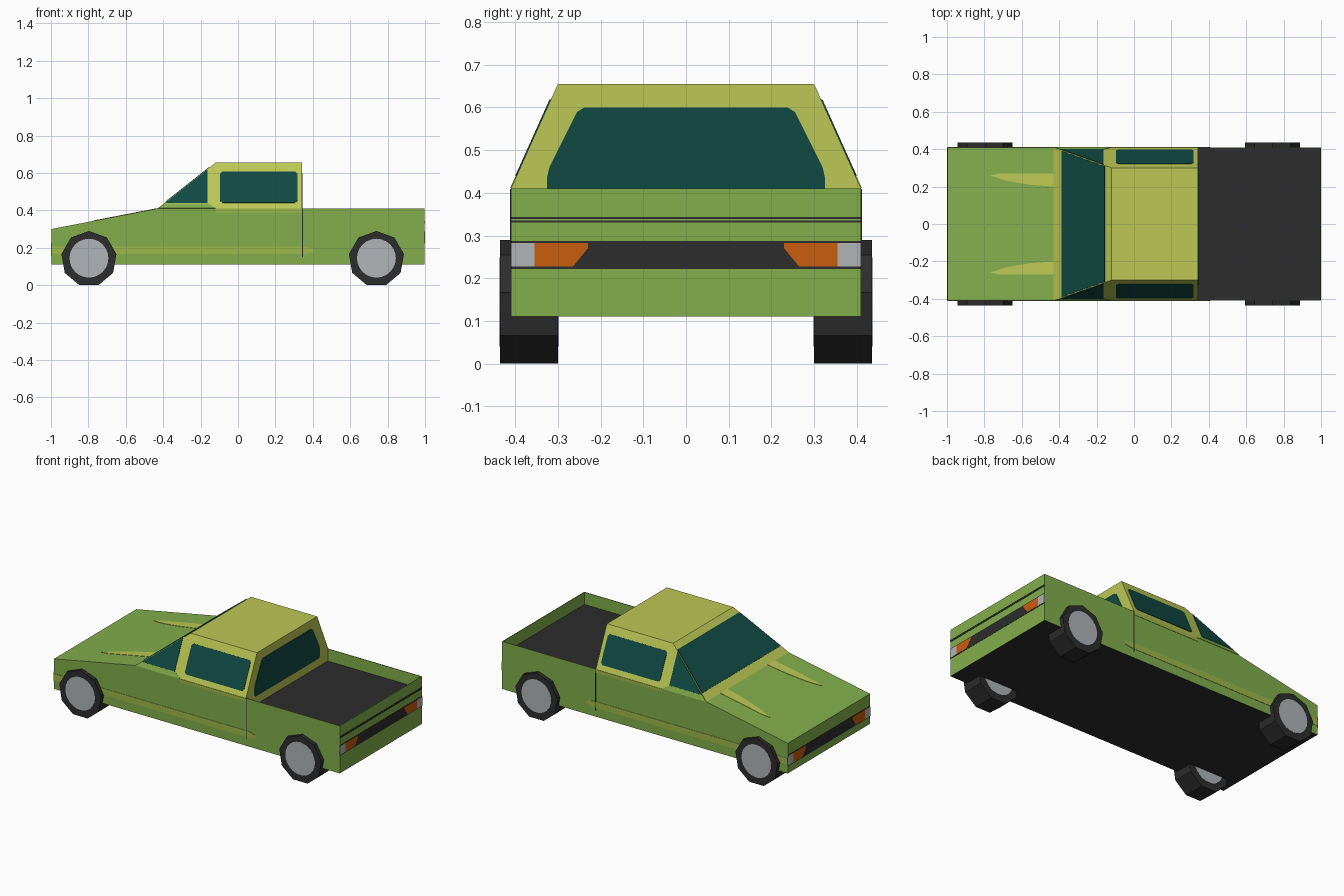
import bpy, bmesh, math
from mathutils import Vector

if "Cube" in bpy.data.objects:
    bpy.data.objects.remove(bpy.data.objects["Cube"])


def material(name, r, g, b):
    lin = [((c / 255 + 0.055) / 1.055) ** 2.4 for c in (r, g, b)]
    m = bpy.data.materials.new(name)
    m.diffuse_color = (*lin, 1)
    m.use_nodes = True
    m.node_tree.nodes["Principled BSDF"].inputs["Base Color"].default_value = m.diffuse_color
    return m


GREEN = material("leaf green", 131, 175, 76)
YELLOW = material("lime yellow", 188, 200, 85)
STRIPE = material("stripe olive", 158, 184, 74)
GLASS = material("teal glass", 16, 74, 67)
BLACK = material("charcoal", 46, 45, 46)
ORANGE = material("lamp orange", 202, 93, 15)
GREY = material("light grey", 177, 181, 185)


def finish(bm, name, *mats):
    bmesh.ops.recalc_face_normals(bm, faces=bm.faces)
    bm.normal_update()
    mesh = bpy.data.meshes.new(name)
    bm.to_mesh(mesh)
    bm.free()
    for m in mats:
        mesh.materials.append(m)
    ob = bpy.data.objects.new(name, mesh)
    bpy.context.collection.objects.link(ob)
    return ob


def prism(name, pts, offset, *mats):
    """Flat polygon swept along an offset vector."""
    bm = bmesh.new()
    face = bm.faces.new([bm.verts.new(p) for p in pts])
    new = bmesh.ops.extrude_face_region(bm, geom=[face])["geom"]
    bmesh.ops.translate(bm, vec=offset, verts=[v for v in new if isinstance(v, bmesh.types.BMVert)])
    return finish(bm, name, *mats)


def plate(name, pts, mat, t=0.003, cut=0.0):
    """Thin painted plate centred on a surface, with optional clipped corners."""
    pts = [Vector(p) for p in pts]
    if cut:
        clipped = []
        for i, p in enumerate(pts):
            for q in (pts[i - 1], pts[(i + 1) % len(pts)]):
                clipped.append(p + (q - p).normalized() * cut)
        pts = clipped
    n = (pts[1] - pts[0]).cross(pts[-1] - pts[0]).normalized()
    return prism(name, [p - n * t for p in pts], n * 2 * t, mat)


W, ROOF_W, BELT, ROOF, END, BACK, FLOOR = 0.41, 0.30, 0.41, 0.655, 0.998, 0.343, 0.333


def side_y(z):      # leaning cab side
    return W - (W - ROOF_W) * (z - BELT) / (ROOF - BELT)


def screen_x(z):    # sloping windscreen
    return -0.43 + 0.31 * (z - BELT) / (ROOF - BELT)


def hood_z(x):
    return 0.30 + 0.11 * (x + 1) / 0.57


# Body with sloping hood and sunken bed
profile = [(-END, 0.11), (-END, 0.30), (-0.43, BELT), (BACK, BELT),
           (BACK, FLOOR), (END, FLOOR), (END, 0.11)]
body = prism("body", [(x, -W, z) for x, z in profile], Vector((0, 2 * W, 0)), GREEN, BLACK, YELLOW)
for f in body.data.polygons:
    if f.normal.z < -0.5 or (f.normal.z > 0.5 and f.center.x > 0.5):
        f.material_index = 1
    elif f.normal.x > 0.5 and f.center.x < 0.5:
        f.material_index = 2

# Bed walls and tailgate
for s, side in ((-1, "right"), (1, "left")):
    prism("bed_wall_" + side, [(BACK, s * W, FLOOR), (END, s * W, FLOOR), (END, s * W, BELT), (BACK, s * W, BELT)],
          Vector((0, -s * 0.004, 0)), GREEN)
prism("tailgate", [(END, -W, FLOOR), (END, W, FLOOR), (END, W, BELT), (END, -W, BELT)],
      Vector((-0.004, 0, 0)), GREEN)

# Cab: tapered block
bm = bmesh.new()
low = [bm.verts.new(p) for p in ((-0.43, -W, BELT), (BACK, -W, BELT), (BACK, W, BELT), (-0.43, W, BELT))]
top = [bm.verts.new(p) for p in ((-0.12, -ROOF_W, ROOF), (BACK, -ROOF_W, ROOF),
                                 (BACK, ROOF_W, ROOF), (-0.12, ROOF_W, ROOF))]
bm.faces.new(low)
bm.faces.new(top)
for i in range(4):
    j = (i + 1) % 4
    bm.faces.new((low[i], low[j], top[j], top[i]))
finish(bm, "cab", YELLOW)

# Windscreen and rear window
a, b = 0.445, 0.627
plate("windscreen", [(screen_x(z), s * (side_y(z) - 0.004), z)
                     for s, z in ((-1, a), (1, a), (1, b), (-1, b))], GLASS)
plate("rear_window", [(BACK, -0.325, 0.385), (BACK, 0.325, 0.385), (BACK, 0.325, 0.45),
                      (BACK, 0.25, 0.60), (BACK, -0.25, 0.60), (BACK, -0.325, 0.45)], GLASS, cut=0.012)

for s, side in ((-1, "right"), (1, "left")):
    def on_side(x, z):
        return (x, s * (side_y(z) if z > BELT else W), z)

    def side_plate(name, pts, mat, **kw):
        plate(name + "_" + side, [on_side(x, z) for x, z in pts], mat, **kw)

    # Door glass and front quarter glass
    side_plate("door_window", [(-0.095, 0.44), (0.317, 0.44), (0.317, 0.607), (-0.095, 0.607)], GLASS, cut=0.012)
    side_plate("quarter_window", [(screen_x(0.438) + 0.004, 0.438), (-0.163, 0.438), (-0.163, 0.618)], GLASS)
    # Green sill under the quarter glass
    side_plate("quarter_sill", [(-0.425, 0.411), (-0.12, 0.411), (-0.163, 0.437), (-0.395, 0.437)], GREEN, t=0.002)
    # Painted trim on the body side
    side_plate("door_trim", [(-0.12, 0.388), (BACK, 0.388), (BACK, 0.409), (-0.12, 0.409)], STRIPE, t=0.002)
    side_plate("side_stripe", [(-END, 0.167), (0.36, 0.167), (0.41, 0.175), (0.41, 0.195), (0.36, 0.206),
                               (-END, 0.206)], STRIPE, t=0.002)
    side_plate("door_seam", [(0.343, 0.15), (0.348, 0.15), (0.348, 0.408), (0.343, 0.408)], BLACK, t=0.0025)
    # Hood flash
    plate("hood_flash_" + side, [(x, s * y, hood_z(x)) for x, y in
          ((-0.77, 0.26), (-0.68, 0.23), (-0.56, 0.21), (-0.43, 0.20), (-0.43, 0.27), (-0.72, 0.27))],
          YELLOW, t=0.002)

# Bumper bars and lamps at both ends
for x, end, z0, z1 in ((-END, "front", 0.155, 0.225), (END, "rear", 0.222, 0.287)):
    plate(end + "_bar", [(x, -W, z0), (x, W, z0), (x, W, z1), (x, -W, z1)], BLACK, t=0.0015)
    for s, side in ((-1, "right"), (1, "left")):
        lo, hi = z0 + 0.005, z1 - 0.005
        plate(f"{end}_orange_lamp_{side}", [(x, s * y, z) for y, z in
              ((0.355, lo), (0.265, lo), (0.23, hi - 0.012), (0.23, hi), (0.355, hi))], ORANGE, t=0.0025)
        plate(f"{end}_clear_lamp_{side}", [(x, s * y, z) for y, z in
              ((0.355, lo), (W, lo), (W, hi), (0.355, hi))], GREY, t=0.0025)

# Twin tailgate lines
for i, z in enumerate((0.331, 0.339)):
    plate(f"tailgate_line_{i + 1}", [(END, -W, z), (END, W, z), (END, W, z + 0.004), (END, -W, z + 0.004)],
          BLACK, t=0.002)


def ring(cx, y, cz, r, n):
    return [(cx + r * math.sin(2 * math.pi * i / n), y, cz + r * math.cos(2 * math.pi * i / n)) for i in range(n)]


# Nine-sided wheels with hub discs on both faces
R = 0.1493
CZ = R * math.cos(math.pi / 9)
for cx, end in ((-0.797, "front"), (0.74, "rear")):
    for s, side in ((-1, "right"), (1, "left")):
        prism(f"{end}_wheel_{side}", ring(cx, s * 0.30, CZ, R, 9), Vector((0, s * 0.135, 0)), BLACK)
        for y, face in ((0.30, "inner"), (0.435, "outer")):
            plate(f"{end}_hub_{face}_{side}", ring(cx, s * y, CZ + 0.004, 0.104, 24), GREY, t=0.0015)
